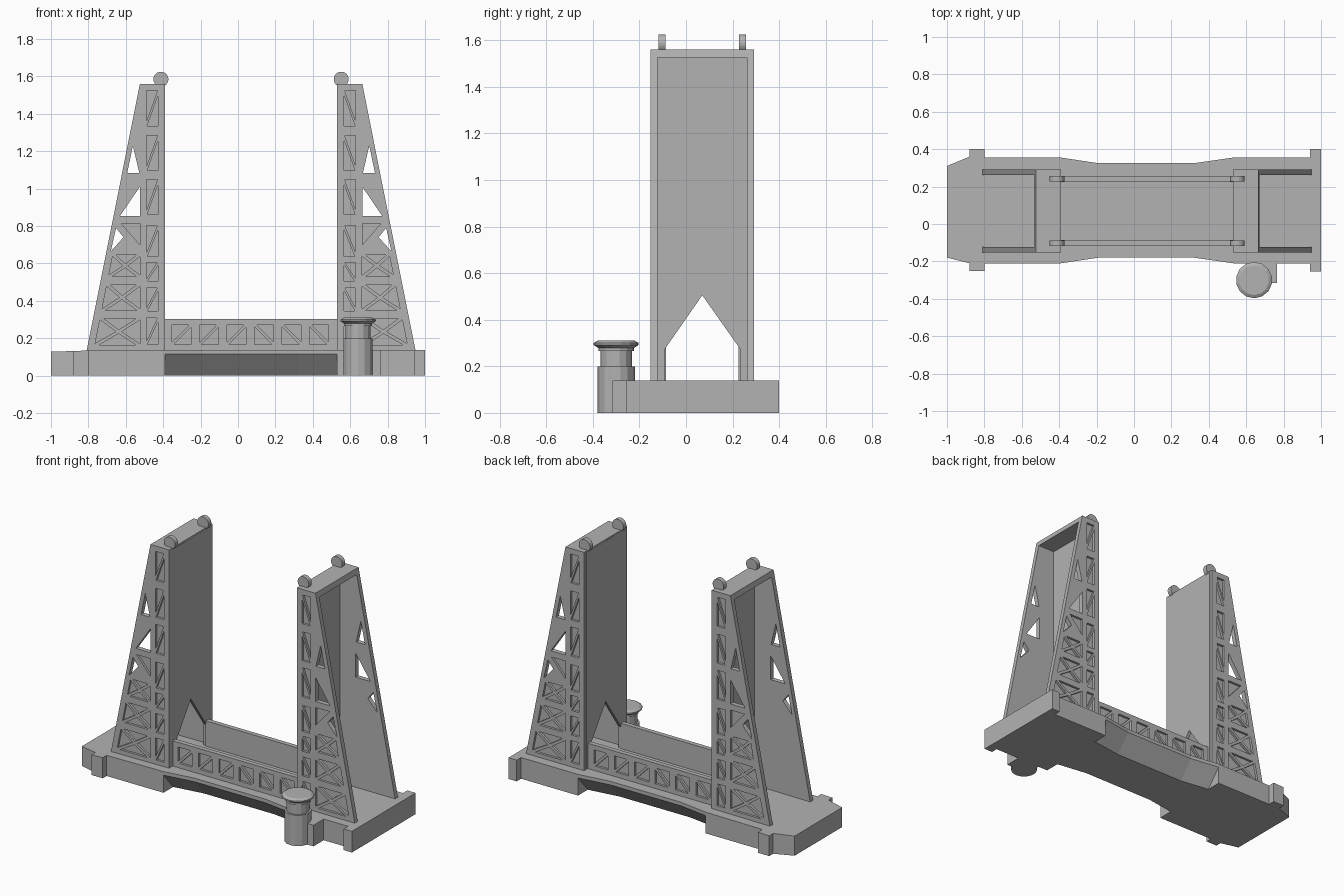
import bpy, bmesh, math
from mathutils import Vector

if "Cube" in bpy.data.objects:
    bpy.data.objects.remove(bpy.data.objects["Cube"])

CX, CY = 0.07, 0.07          # mirror planes of towers and side frames
TOP = 0.138                  # deck height
grey = bpy.data.materials.new("grey")
grey.diffuse_color = (0.45, 0.45, 0.45, 1)
grey.use_nodes = True
grey.node_tree.nodes["Principled BSDF"].inputs["Base Color"].default_value = grey.diffuse_color


def add_prism(bm, pts, axis, a, b):
    """Extrude a 2D outline from a to b; axis 'y' takes (x, z), 'x' (y, z), 'z' (x, y)."""
    place = {'y': lambda u, v, w: (u, w, v), 'x': lambda u, v, w: (w, u, v),
             'z': lambda u, v, w: (u, v, w)}[axis]
    lo = [bm.verts.new(place(u, v, a)) for u, v in pts]
    hi = [bm.verts.new(place(u, v, b)) for u, v in pts]
    bm.faces.new(lo)
    bm.faces.new(hi[::-1])
    for i in range(len(pts)):
        j = (i + 1) % len(pts)
        bm.faces.new((lo[i], lo[j], hi[j], hi[i]))


def finish(name, bm):
    bmesh.ops.recalc_face_normals(bm, faces=bm.faces)
    me = bpy.data.meshes.new(name)
    bm.to_mesh(me)
    bm.free()
    me.materials.append(grey)
    ob = bpy.data.objects.new(name, me)
    bpy.context.collection.objects.link(ob)
    return ob


def prism(name, pts, axis, a, b):
    bm = bmesh.new()
    add_prism(bm, pts, axis, a, b)
    return finish(name, bm)


def cut(ob, cutter):
    mod = ob.modifiers.new("cut", 'BOOLEAN')
    mod.object, mod.operation, mod.solver = cutter, 'DIFFERENCE', 'EXACT'
    dg = bpy.context.evaluated_depsgraph_get()
    me = bpy.data.meshes.new_from_object(ob.evaluated_get(dg))
    ob.modifiers.clear()
    ob.data = me
    bpy.data.objects.remove(cutter)


def mirrored(ob, name, axis, centre):
    me = ob.data.copy()
    for v in me.vertices:
        v.co[axis] = 2 * centre - v.co[axis]
    me.flip_normals()
    new = bpy.data.objects.new(name, me)
    bpy.context.collection.objects.link(new)
    return new


def shrink(tri, d):
    """Offset a triangle inward by d."""
    p = [Vector(q) for q in tri]
    s = [(p[1] - p[2]).length, (p[2] - p[0]).length, (p[0] - p[1]).length]
    per = sum(s)
    centre = (p[0] * s[0] + p[1] * s[1] + p[2] * s[2]) / per
    area = abs((p[1] - p[0]).cross(p[2] - p[0])) / 2
    k = 1 - d * per / (2 * area)
    return [centre + (q - centre) * k for q in p]


def diagonal(bl, br, tr, tl, rising, d):
    tris = [(bl, tr, tl), (bl, br, tr)] if rising else [(bl, br, tl), (br, tr, tl)]
    return [shrink(t, d) for t in tris]


def crossed(bl, br, tr, tl, d):
    m = tuple((Vector(bl) + Vector(br) + Vector(tr) + Vector(tl)) / 4)
    q = [bl, br, tr, tl]
    return [shrink((q[i], q[(i + 1) % 4], m), d) for i in range(4)]


# Base blocks
left_base = prism("left_base", [(-1, -.18), (-.88, -.21), (-.88, -.25), (-.80, -.25), (-.80, -.21),
                                (-.39, -.21), (-.39, .355), (-.80, .355), (-.80, .40), (-.88, .40),
                                (-.88, .36), (-1, .31)], 'z', 0, TOP)
for v in left_base.data.vertices:
    if v.co.z > .1 and v.co.x < -.7:
        v.co.z -= .01 * (-.7 - v.co.x) / .3
prism("right_base", [(.53, -.21), (.60, -.21), (.60, -.315), (.765, -.315), (.765, -.21), (.94, -.21),
                     (.94, -.255), (1, -.255), (1, .40), (.94, .40), (.94, .355), (.53, .355)],
      'z', 0, TOP)

# Bridge deck with a waisted plan and undercut sides
bm = bmesh.new()
rings = []
for x, y0, y1 in [(-.39, -.21, .355), (-.19, -.18, .325), (.32, -.18, .325), (.53, -.21, .355)]:
    rings.append([bm.verts.new((x, y, z)) for y, z in
                  [(y0, TOP), (y0, .115), (y0 + .1, 0), (y1 - .1, 0), (y1, .115), (y1, TOP)]])
for a, b in zip(rings, rings[1:]):
    for i in range(6):
        j = (i + 1) % 6
        bm.faces.new((a[i], a[j], b[j], b[i]))
bm.faces.new(rings[0])
bm.faces.new(rings[-1])
finish("bridge_deck", bm)

# Bridge railings with recessed triangles on the outer side
rail = prism("front_railing", [(-.39, .13), (.53, .13), (.53, .303), (-.39, .303)], 'y', -.115, -.085)
bm = bmesh.new()
for i in range(6):
    x0 = -.36 + i * .147
    x1 = x0 + .118
    for t in diagonal((x0, .16), (x1, .16), (x1, .28), (x0, .28), i < 3, .008):
        add_prism(bm, t, 'y', -.13, -.10)
cut(rail, finish("railing_cutter", bm))
mirrored(rail, "back_railing", 1, CY)


# Tower side frames
def slope(z):
    return -.81 + .2007 * (z - .138)


frame = prism("left_tower_front_frame", [(-.81, .13), (-.39, .13), (-.39, 1.56), (slope(1.56), 1.56)],
              'y', -.152, -.122)
pockets = []
for z0, z1 in [(1.33, 1.53), (1.09, 1.29), (.855, 1.055), (.63, .81), (.50, .61), (.34, .475), (.16, .315)]:
    pockets += diagonal((-.494, z0), (-.422, z0), (-.422, z1), (-.494, z1), True, .006)
for z0, z1 in [(.52, .655), (.34, .495), (.155, .315)]:
    pockets += crossed((slope(z0) + .03, z0), (-.515, z0), (-.515, z1), (slope(z1) + .03, z1), .009)
pockets.append([(-.625, .815), (-.525, .815), (-.525, .70)])
holes = [[(-.562, 1.23), (-.592, 1.085), (-.528, 1.085)],
         [(-.525, 1.01), (-.525, .855), (-.63, .855)],
         [(-.652, .79), (-.68, .665), (-.612, .74)]]
bm = bmesh.new()
for t in pockets:
    add_prism(bm, t, 'y', -.17, -.137)
for t in holes:
    add_prism(bm, t, 'y', -.17, -.10)
cut(frame, finish("frame_cutter", bm))
back_frame = mirrored(frame, "left_tower_back_frame", 1, CY)

# Tower inner wall with a pointed opening, and the top plate
wall = prism("left_tower_wall", [(-.13, .13), (-.09, .13), (-.09, .275), (.07, .505), (.232, .275),
                                 (.232, .13), (.27, .13), (.27, 1.55), (-.13, 1.55)], 'x', -.41, -.389)
lid = prism("left_tower_lid", [(slope(1.525), 1.525), (-.39, 1.525), (-.39, 1.56), (slope(1.56), 1.56)],
            'y', -.13, .27)

# Pulley wheels on the tower top
ring = [(-.412 + .04 * math.cos(k * math.tau / 24), 1.585 + .04 * math.sin(k * math.tau / 24))
        for k in range(24)]
wheel = prism("left_tower_front_pulley", ring, 'y', -.117, -.087)
wheel2 = mirrored(wheel, "left_tower_back_pulley", 1, CY)

# Right tower
for ob in (frame, back_frame, wall, lid, wheel, wheel2):
    mirrored(ob, ob.name.replace("left", "right"), 0, CX)

# Round kiosk tower with a flared cap
bm = bmesh.new()
prev = None
for r, z in [(.08, 0), (.08, .2), (.068, .2), (.068, .265), (.076, .265), (.076, .278),
             (.097, .292), (.097, .3), (.08, .31)]:
    cur = [bm.verts.new((.642 + r * math.cos((k + .5) * math.tau / 14),
                         -.30 + r * math.sin((k + .5) * math.tau / 14), z)) for k in range(14)]
    if prev is None:
        bm.faces.new(cur)
    else:
        for k in range(14):
            j = (k + 1) % 14
            bm.faces.new((prev[k], prev[j], cur[j], cur[k]))
    prev = cur
bm.faces.new(prev)
finish("round_kiosk", bm)
